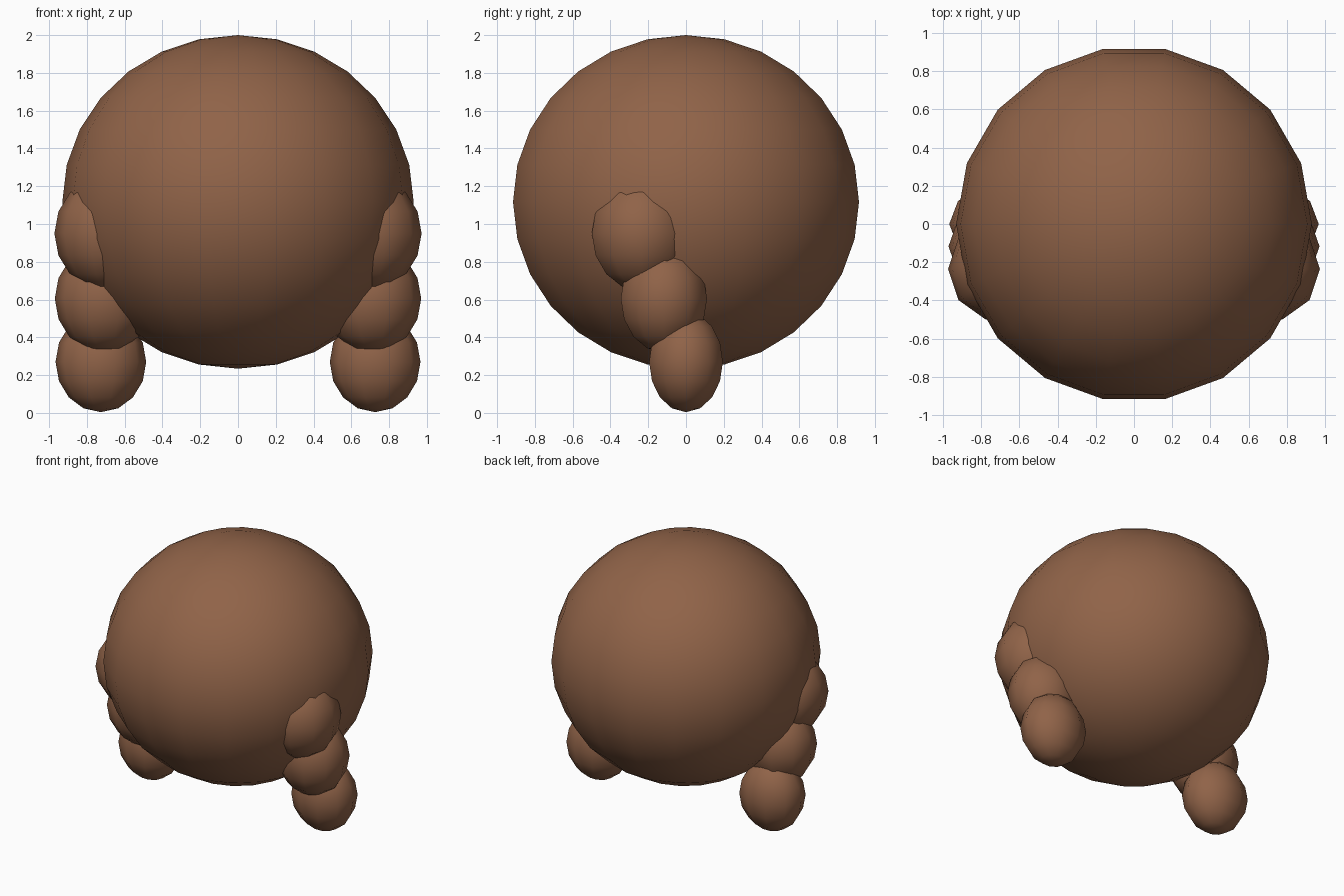
import bpy, bmesh, math
from mathutils import Matrix

if "Cube" in bpy.data.objects:
    bpy.data.objects.remove(bpy.data.objects["Cube"])

brown = bpy.data.materials.new("brown")
brown.diffuse_color = (0.28, 0.125, 0.065, 1)
brown.use_nodes = True
brown.node_tree.nodes["Principled BSDF"].inputs["Base Color"].default_value = brown.diffuse_color


def ellipsoid(name, centre, radii, segments, rings):
    """Smooth-shaded stretched sphere with a column of vertices on the x axis."""
    bm = bmesh.new()
    bmesh.ops.create_uvsphere(bm, u_segments=segments, v_segments=rings, radius=1)
    tip = max(bm.verts, key=lambda v: v.co.x).co
    turn = Matrix.Rotation(-math.atan2(tip.y, tip.x), 4, 'Z')
    place = Matrix.Translation(centre) @ Matrix.Diagonal((*radii, 1))
    bm.transform(place @ turn)
    for face in bm.faces:
        face.smooth = True
    mesh = bpy.data.meshes.new(name)
    bm.to_mesh(mesh)
    bm.free()
    mesh.materials.append(brown)
    obj = bpy.data.objects.new(name, mesh)
    bpy.context.collection.objects.link(obj)
    return obj


# Large round body
ellipsoid("body", (0, 0, 1.117), (0.93, 0.93, 0.883), 18, 14)

# Legs: three overlapping lumps on each side
LEG = [
    ("upper_leg", (0.69, -0.235, 0.95), (0.282, 0.277, 0.305)),
    ("lower_leg", (0.71, -0.117, 0.605), (0.26, 0.24, 0.285)),
    ("foot", (0.726, 0, 0.27), (0.24, 0.205, 0.266)),
]
for side, label in ((-1, "left"), (1, "right")):
    for part, (x, y, z), radii in LEG:
        ellipsoid(f"{label}_{part}", (side * x, y, z), radii, 10, 8)
